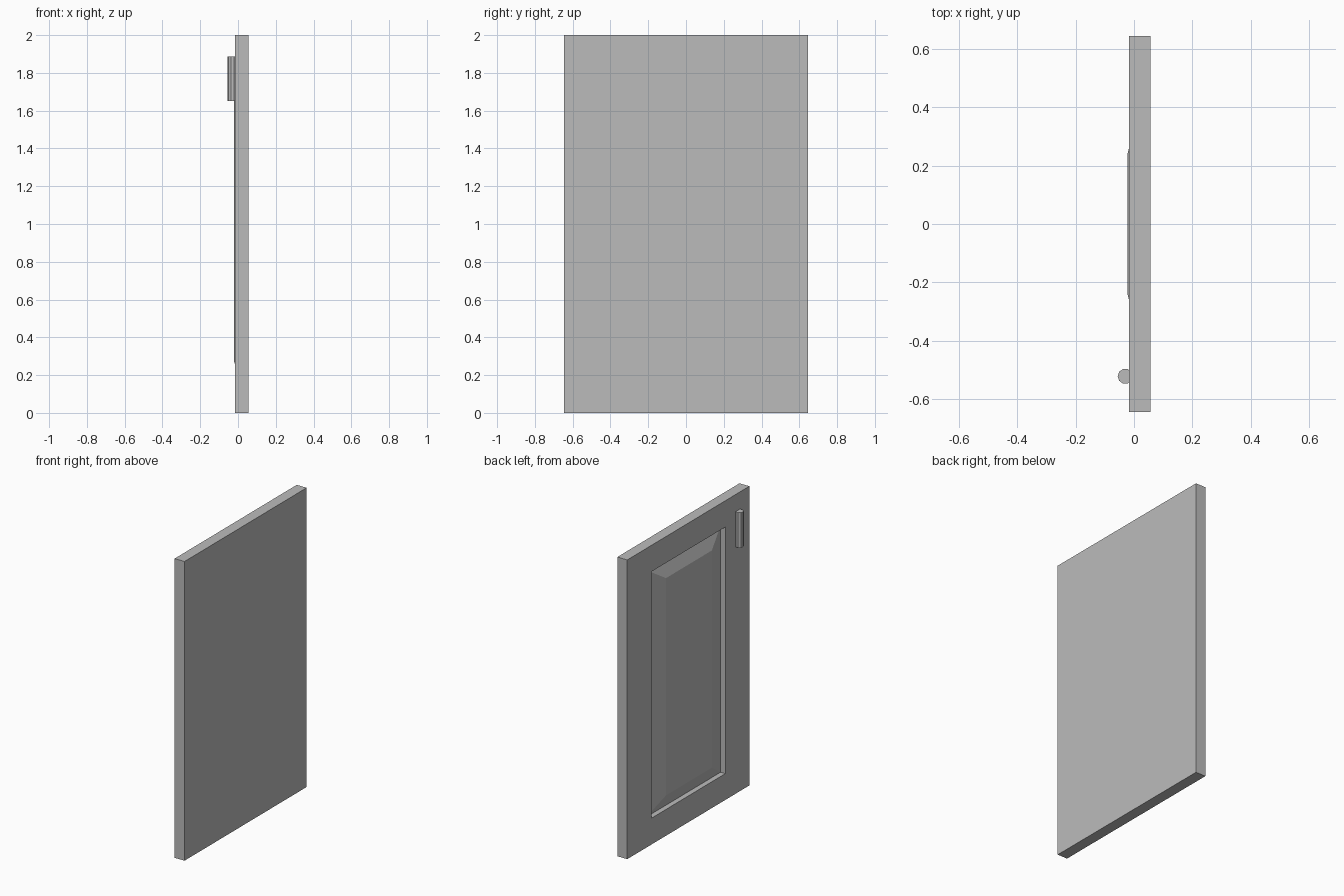
import bpy, bmesh, math

cube = bpy.data.objects.get("Cube")
if cube:
    bpy.data.objects.remove(cube, do_unlink=True)

# One flat grey for everything
grey = bpy.data.materials.new("plain_grey")
grey.use_nodes = True
colour = (0.5, 0.5, 0.5, 1)
grey.diffuse_color = colour
grey.node_tree.nodes["Principled BSDF"].inputs["Base Color"].default_value = colour

HALF_W, HEIGHT = 0.645, 2.0
FRONT_X, BACK_X = -0.017, 0.056


def ring(bm, x, side, end):
    """Rectangle at depth x, inset from the door's sides and ends."""
    w, lo, hi = HALF_W - side, end, HEIGHT - end
    return [bm.verts.new((x, y, z)) for y, z in ((-w, lo), (w, lo), (w, hi), (-w, hi))]


# Door: slab, sunken rim and raised panel as nested rectangles
bm = bmesh.new()
rings = [
    ring(bm, BACK_X, 0, 0),
    ring(bm, FRONT_X, 0, 0),
    ring(bm, FRONT_X, 0.254, 0.176),   # rim of the recess
    ring(bm, 0.018, 0.254, 0.176),     # foot of the recess
    ring(bm, -0.022, 0.403, 0.274),    # raised field
]
for a, b in zip(rings, rings[1:]):
    for i in range(4):
        j = (i + 1) % 4
        bm.faces.new((a[i], a[j], b[j], b[i]))
bm.faces.new(rings[0])
bm.faces.new(rings[-1])
bmesh.ops.recalc_face_normals(bm, faces=bm.faces)
mesh = bpy.data.meshes.new("door_panel")
bm.to_mesh(mesh)
bm.free()
door = bpy.data.objects.new("door_panel", mesh)
bpy.context.collection.objects.link(door)
mesh.materials.append(grey)

# Handle: upright ten-sided bar half sunk into the door
bpy.ops.mesh.primitive_cylinder_add(
    vertices=10, radius=0.026, depth=0.235,
    location=(-0.03, -0.522, 1.768), rotation=(0, 0, math.pi / 2))
handle = bpy.context.object
handle.name = "handle"
handle.data.materials.append(grey)
